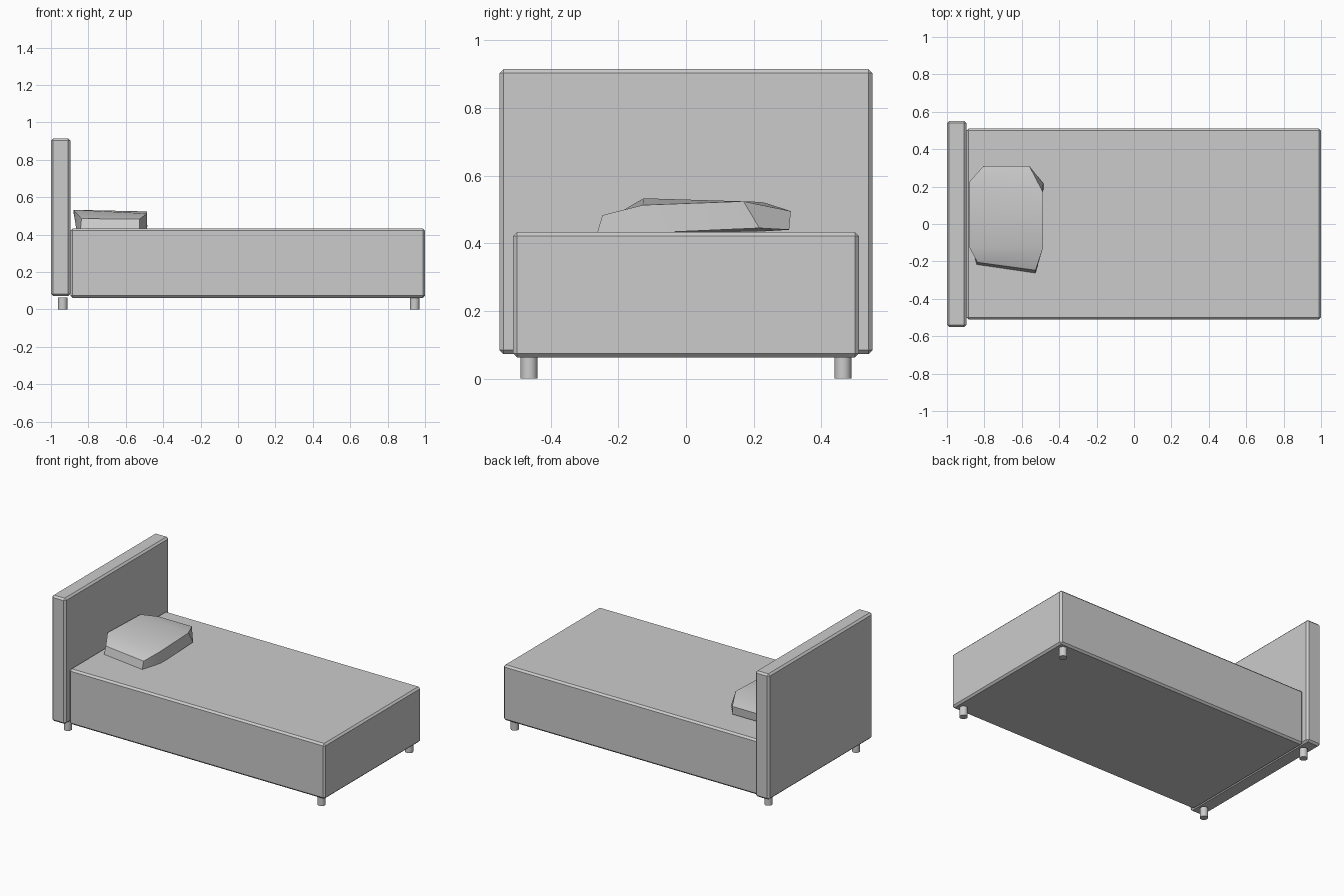
import bpy, bmesh

if "Cube" in bpy.data.objects:
    bpy.data.objects.remove(bpy.data.objects["Cube"])

def finish(name, bm):
    bmesh.ops.recalc_face_normals(bm, faces=bm.faces)
    me = bpy.data.meshes.new(name)
    bm.to_mesh(me)
    bm.free()
    ob = bpy.data.objects.new(name, me)
    bpy.context.collection.objects.link(ob)
    return ob

def box(name, lo, hi, chamfer):
    bm = bmesh.new()
    bmesh.ops.create_cube(bm, size=1)
    for v in bm.verts:
        v.co = [l + (c + 0.5) * (h - l) for c, l, h in zip(v.co, lo, hi)]
    bmesh.ops.bevel(bm, geom=bm.edges[:], offset=chamfer, segments=1,
                    profile=0.5, affect='EDGES')
    return finish(name, bm)

def smooth(ob):
    bpy.ops.object.select_all(action='DESELECT')
    ob.select_set(True)
    bpy.context.view_layer.objects.active = ob
    bpy.ops.object.shade_smooth_by_angle(angle=0.5)

# Headboard and bed base
box("headboard", (-1, -0.551, 0.072), (-0.896, 0.551, 0.915), 0.012)
box("bed_base", (-0.896, -0.511, 0.062), (1, 0.511, 0.433), 0.012)

# Four round legs
for xn, x in (("head", -0.937), ("foot", 0.945)):
    for yn, y in (("front", -0.464), ("back", 0.464)):
        bm = bmesh.new()
        bmesh.ops.create_cone(bm, cap_ends=True, segments=24,
                              radius1=0.025, radius2=0.025, depth=0.064)
        bmesh.ops.translate(bm, verts=bm.verts, vec=(x, y, 0.032))
        smooth(finish(f"leg_{xn}_{yn}", bm))

# Pillow: left/right point pairs from front to back, upper and lower outline
upper = [((-0.837, -0.205, 0.486), (-0.527, -0.247, 0.483)),
         ((-0.88, -0.126, 0.533), (-0.487, -0.128, 0.513)),
         ((-0.88, 0.226, 0.522), (-0.487, 0.17, 0.524)),
         ((-0.805, 0.31, 0.495), (-0.56, 0.31, 0.495))]
lower = [((-0.842, -0.217, 0.43), (-0.527, -0.263, 0.43)),
         ((-0.865, -0.126, 0.43), (-0.487, -0.126, 0.43)),
         ((-0.865, 0.226, 0.435), (-0.485, 0.217, 0.445)),
         ((-0.805, 0.305, 0.44), (-0.56, 0.305, 0.44))]
bm = bmesh.new()
rings = []
for rows in (upper, lower):
    pairs = [[bm.verts.new(p) for p in row] for row in rows]
    for a, b in zip(pairs, pairs[1:]):
        bm.faces.new((a[0], a[1], b[1], b[0]))
    rings.append([p[0] for p in pairs] + [p[1] for p in reversed(pairs)])
top, bottom = rings
for i in range(8):
    j = (i + 1) % 8
    bm.faces.new((top[i], top[j], bottom[j], bottom[i]))
smooth(finish("pillow", bm))
